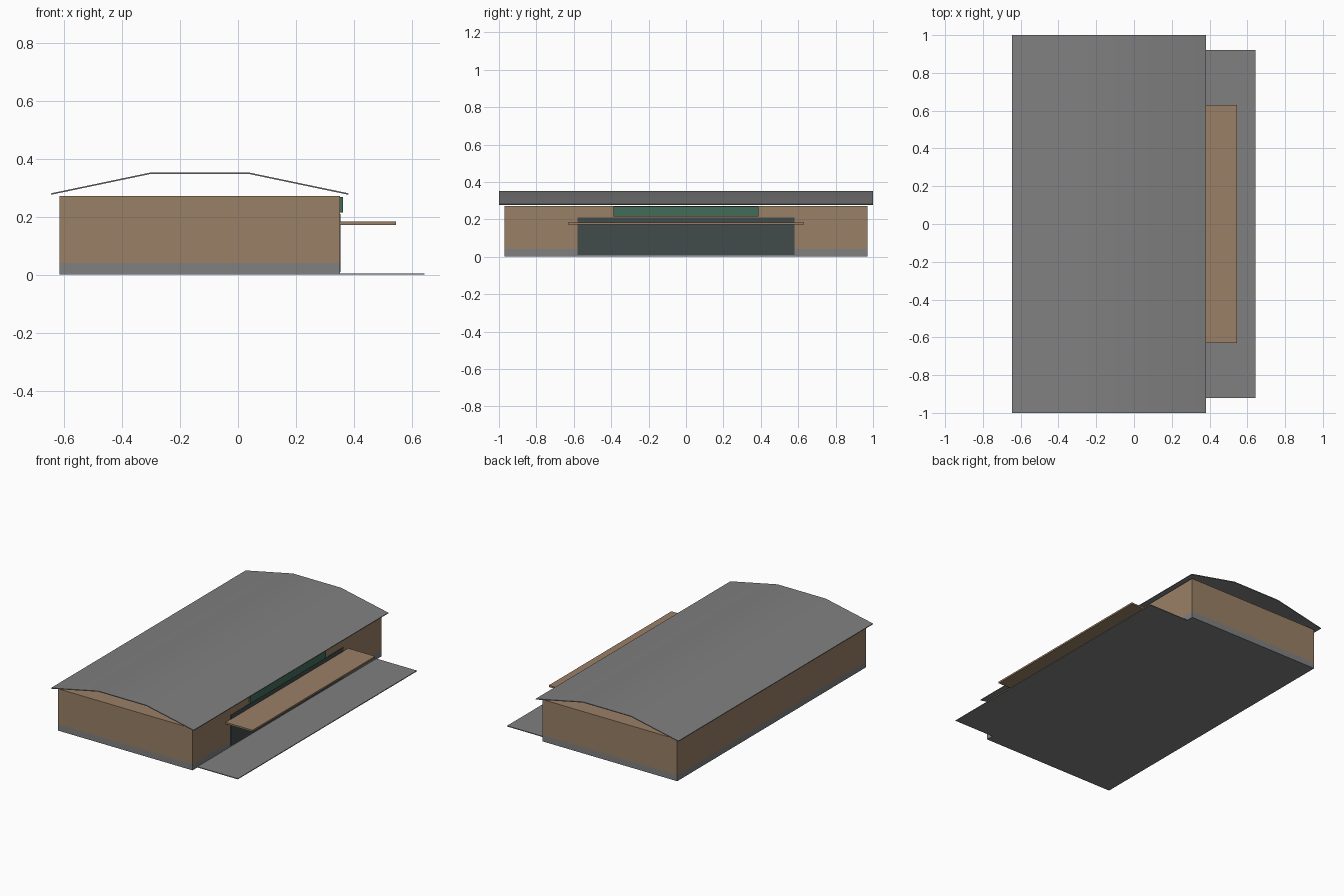
import bpy
import bmesh

cube = bpy.data.objects.get("Cube")
if cube:
    bpy.data.objects.remove(cube, do_unlink=True)


def make_material(name, rgb):
    mat = bpy.data.materials.new(name)
    mat.use_nodes = True
    mat.diffuse_color = (*rgb, 1)
    mat.node_tree.nodes["Principled BSDF"].inputs["Base Color"].default_value = (*rgb, 1)
    return mat


GREY = make_material("grey concrete", (0.214, 0.214, 0.214))
TAN = make_material("tan wall", (0.319, 0.214, 0.133))
GLASS = make_material("dark glass", (0.055, 0.07, 0.07))
GREEN = make_material("green panel", (0.055, 0.15, 0.1))


def prism(name, profile, half_depth, mat):
    """Extrude an x-z outline along y, centred on y = 0."""
    bm = bmesh.new()
    face = bm.faces.new([bm.verts.new((x, -half_depth, z)) for x, z in profile])
    result = bmesh.ops.extrude_face_region(bm, geom=[face])
    verts = [v for v in result["geom"] if isinstance(v, bmesh.types.BMVert)]
    bmesh.ops.translate(bm, verts=verts, vec=(0, 2 * half_depth, 0))
    bmesh.ops.recalc_face_normals(bm, faces=bm.faces)
    mesh = bpy.data.meshes.new(name)
    bm.to_mesh(mesh)
    bm.free()
    mesh.materials.append(mat)
    obj = bpy.data.objects.new(name, mesh)
    bpy.context.collection.objects.link(obj)
    return obj


def box(name, x0, x1, z0, z1, half_depth, mat):
    return prism(name, [(x0, z0), (x1, z0), (x1, z1), (x0, z1)], half_depth, mat)


# Building body on its base course
BACK, FRONT = -0.616, 0.352
box("base_course", BACK, FRONT, 0, 0.04, 0.97, GREY)
box("walls", BACK, FRONT, 0.04, 0.272, 0.97, TAN)

# Paved apron in front of the entrance side
box("apron", FRONT, 0.643, 0, 0.005, 0.92, GREY)

# Glazed shopfront, canopy and fascia panel
box("shopfront_glass", FRONT, FRONT + 0.002, 0.01, 0.21, 0.58, GLASS)
box("canopy", FRONT, 0.546, 0.172, 0.183, 0.63, TAN)
box("fascia_panel", FRONT, 0.363, 0.215, 0.268, 0.388, GREEN)

# Thin folded roof sheet
underside = [(-0.645, 0.276), (-0.305, 0.347), (0.041, 0.347), (0.381, 0.276)]
top = [(x, z + 0.005) for x, z in reversed(underside)]
roof = prism("roof", underside + top, 1.0, GREY)
bpy.ops.object.select_all(action="DESELECT")
bpy.context.view_layer.objects.active = roof
roof.select_set(True)
bpy.ops.object.shade_smooth_by_angle()
